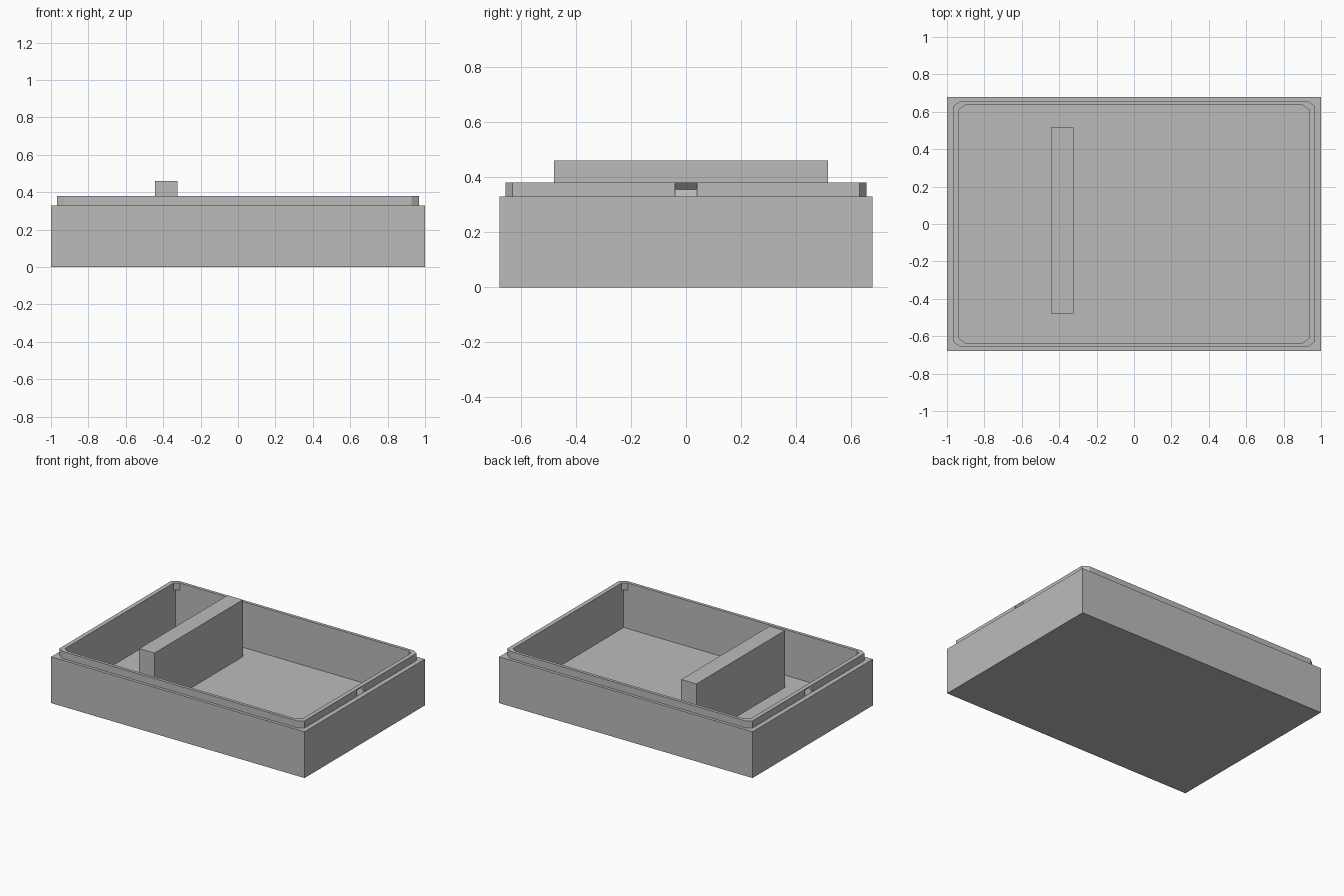
import bpy
import bmesh
from mathutils import Vector

cube = bpy.data.objects.get("Cube")
if cube:
    bpy.data.objects.remove(cube)

# Single plain grey
grey = bpy.data.materials.new("plain grey")
grey.use_nodes = True
colour = (0.5, 0.5, 0.5, 1)
grey.diffuse_color = colour
grey.node_tree.nodes["Principled BSDF"].inputs["Base Color"].default_value = colour

HALF_X, HALF_Y = 1.0, 0.678
BODY_TOP, LIP_TOP, FLOOR = 0.33, 0.381, 0.055
INNER = (0.936, 0.635)


def finish(name, bm):
    bmesh.ops.recalc_face_normals(bm, faces=bm.faces)
    mesh = bpy.data.meshes.new(name)
    bm.to_mesh(mesh)
    bm.free()
    mesh.materials.append(grey)
    obj = bpy.data.objects.new(name, mesh)
    bpy.context.collection.objects.link(obj)
    return obj


def outline(hx, hy, cx=0, cy=0):
    """Rectangle outline, with cut corners when cx and cy are given."""
    if not cx:
        return [(-hx, -hy), (hx, -hy), (hx, hy), (-hx, hy)]
    return [(-hx + cx, -hy), (hx - cx, -hy), (hx, -hy + cy), (hx, hy - cy),
            (hx - cx, hy), (-hx + cx, hy), (-hx, hy - cy), (-hx, -hy + cy)]


def add_ring(bm, points, z):
    return [bm.verts.new((x, y, z)) for x, y in points]


def bridge(bm, a, b):
    for i in range(len(a)):
        j = (i + 1) % len(a)
        bm.faces.new((a[i], a[j], b[j], b[i]))


# Open tray: outer wall, flat rim, inner wall and floor
bm = bmesh.new()
rings = [add_ring(bm, outline(hx, hy), z) for hx, hy, z in (
    (HALF_X, HALF_Y, 0), (HALF_X, HALF_Y, BODY_TOP),
    (*INNER, BODY_TOP), (*INNER, FLOOR))]
for a, b in zip(rings, rings[1:]):
    bridge(bm, a, b)
bm.faces.new(rings[0])
bm.faces.new(rings[-1])
finish("tray_body", bm)

# Raised lip with cut corners
bm = bmesh.new()
outer = outline(0.967, 0.657, 0.04, 0.027)
inner = outline(*INNER, 0.032, 0.024)
rings = [add_ring(bm, p, z) for p, z in (
    (outer, BODY_TOP), (outer, LIP_TOP), (inner, LIP_TOP), (inner, BODY_TOP))]
for a, b in zip(rings, rings[1:] + rings[:1]):
    bridge(bm, a, b)
lip = finish("raised_lip", bm)

# V-shaped catch groove in the lip at both ends
for side, label in ((1, "left"), (-1, "right")):
    bm = bmesh.new()
    mid = (BODY_TOP + LIP_TOP) / 2
    profile = [(0.967, BODY_TOP), (0.942, mid), (0.967, LIP_TOP),
               (0.99, LIP_TOP), (0.99, BODY_TOP)]
    face = bm.faces.new([bm.verts.new((side * x, -0.04, z)) for x, z in profile])
    swept = bmesh.ops.extrude_face_region(bm, geom=[face])["geom"]
    bmesh.ops.translate(bm, vec=Vector((0, 0.08, 0)),
                        verts=[v for v in swept if isinstance(v, bmesh.types.BMVert)])
    cutter = finish(label + "_groove_cutter", bm)
    cutter.hide_render = True
    cutter.hide_set(True)
    cut = lip.modifiers.new(label + "_groove", 'BOOLEAN')
    cut.operation = 'DIFFERENCE'
    cut.solver = 'EXACT'
    cut.object = cutter

# Apply the grooves and remove the cutters
bpy.context.view_layer.objects.active = lip
for mod in list(lip.modifiers):
    cutter = mod.object
    bpy.ops.object.modifier_apply(modifier=mod.name)
    bpy.data.objects.remove(cutter)

# Divider standing on the floor
bm = bmesh.new()
bmesh.ops.create_cube(bm, size=1)
low, high = Vector((-0.444, -0.479, FLOOR)), Vector((-0.324, 0.517, 0.461))
bmesh.ops.scale(bm, vec=high - low, verts=bm.verts)
bmesh.ops.translate(bm, vec=(low + high) / 2, verts=bm.verts)
finish("divider", bm)
